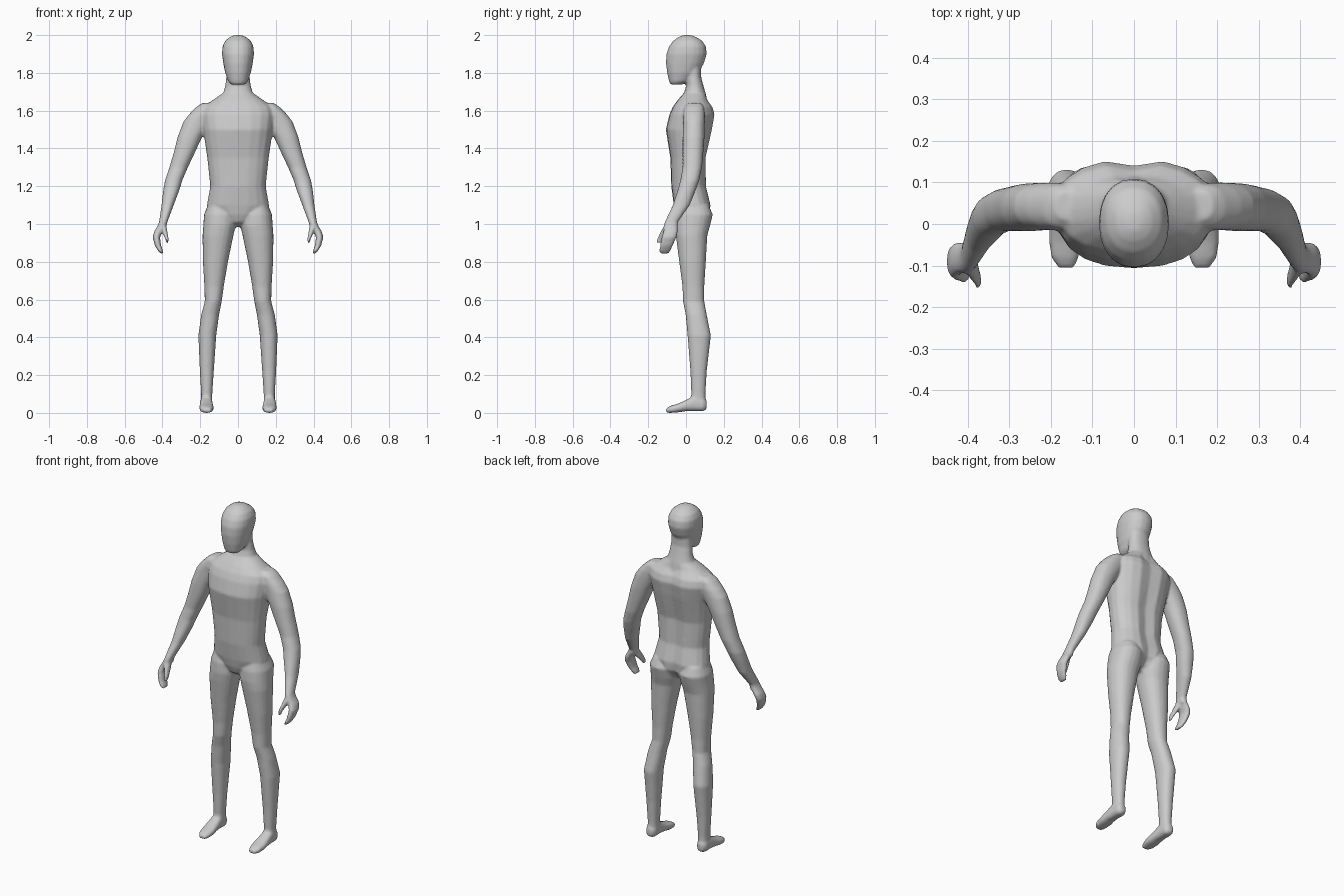
import bpy
import bmesh
import math

cube = bpy.data.objects.get("Cube")
if cube:
    bpy.data.objects.remove(cube, do_unlink=True)

UNIT = 0.01   # all sections below are written in hundredths
SIDES = 20


def section_point(angle, low_a, high_a, low_b, high_b, power):
    """Point on a rounded section that fills the given bounds."""
    def squash(value):
        return math.copysign(abs(value) ** (2 / power), value)
    a = (low_a + high_a) / 2 + (high_a - low_a) / 2 * squash(math.cos(angle))
    b = (low_b + high_b) / 2 + (high_b - low_b) / 2 * squash(math.sin(angle))
    return a, b


def loft(bm, sections, along="z", side=1, power=2.2, groove=0):
    """Skin closed sections (position, x low, x high, depth low, depth high)."""
    rings = []
    for position, *bounds in sections:
        ring = []
        for i in range(SIDES):
            x, other = section_point(math.tau * i / SIDES, *bounds, power)
            if groove and i == SIDES // 4:
                other -= groove
            y, z = (other, position) if along == "z" else (position, other)
            ring.append(bm.verts.new((side * x * UNIT, y * UNIT, z * UNIT)))
        rings.append(ring)
    faces = [bm.faces.new(rings[0]), bm.faces.new(rings[-1])]
    for lower, upper in zip(rings, rings[1:]):
        for i in range(SIDES):
            j = (i + 1) % SIDES
            faces.append(bm.faces.new((lower[i], lower[j], upper[j], upper[i])))
    bmesh.ops.recalc_face_normals(bm, faces=faces)


def centred(sections):
    """Expand (height, half width, front, back) to full section bounds."""
    return [(z, -half, half, front, back) for z, half, front, back in sections]


# Trunk from crotch to the slope of the shoulders
trunk = centred([
    (98.5, 2, 0, 6), (101, 6, -4, 10), (105, 12, -5.5, 13), (110, 16.5, -6.5, 13.5),
    (120, 14.7, -7.8, 11), (135, 16.3, -8.3, 10.8), (150, 18.5, -10.7, 14.3),
    (158, 19.5, -8.8, 15.7), (162, 18.5, -7, 14.5), (165.5, 13.5, -4.5, 11.8),
    (169, 8.5, -1.5, 10.5),
])

# Neck and egg-shaped head with a forward chin
neck = centred([(162, 10, -4, 12), (169, 8, -1.2, 10.5), (173, 6.8, 0, 9.3),
                (178, 6.2, 0, 8), (184, 6, 0, 8)])
head = centred([
    (173.8, 3.6, -8.2, -2), (175.5, 5.2, -9, 2), (180, 6.8, -10, 6.5),
    (185, 7.8, -10.6, 9.5), (190, 8.5, -10.4, 11), (194, 8.2, -9, 10.6),
    (197, 6.8, -6.8, 8.6), (199, 4.3, -4, 5.4), (200, 1.8, -1.5, 2.5),
])

# Arm from shoulder cap to wrist
arm = [
    (164, 13, 19, 1, 8), (162, 12, 22, -1, 9.5), (158, 12, 26, -1.5, 10),
    (154, 14, 29, -1.5, 10), (146, 19, 32, -1.8, 9.8), (138, 22.7, 34, -1.8, 9.2),
    (130, 26.5, 36.3, -1.8, 8.5), (123, 29.5, 38.7, -3, 7), (118, 31, 39.6, -4.4, 5.2),
    (110, 34, 40.5, -7, 2), (101, 37.4, 41.8, -11.3, -4.3), (98, 38, 43, -12, -4.3),
]
palm = [
    (100, 37.6, 42, -11.5, -4.5), (96, 40, 44.4, -12, -4.3), (93, 41.3, 45.2, -13, -5),
    (88.5, 40.7, 44, -13.8, -7), (86, 39.8, 42.5, -14.2, -8), (84.3, 39.3, 41, -13.8, -9),
]
thumb = [(99.5, 38, 41.5, -11.5, -6), (95, 37.2, 39.8, -14, -9),
         (92, 36.7, 38.4, -15.5, -11.5), (89.7, 37, 38.2, -15.5, -13.5)]

# Leg from buttock to ankle, and foot from heel to toe
leg = [
    (110, 4, 16, -4, 12), (105, 1, 18, -5.5, 14.2), (99, 1.2, 18.4, -5.8, 12.7),
    (94, 2.4, 18.8, -5.4, 11.3), (80, 5.3, 18.6, -3.6, 10.5), (67, 7.5, 17.8, -1.9, 9.7),
    (59, 8.6, 17.6, -1.6, 9.7), (52, 10, 19.5, -0.2, 11), (41, 11.5, 21, 0.8, 13.2),
    (22, 12.8, 20.2, 2.3, 11), (10, 13.6, 19.5, 2.8, 10.3), (4, 13.6, 19.6, 2, 10.5),
]
foot = [
    (11, 15, 18.5, 2, 6.5), (9, 13.6, 19.8, 0.8, 8), (4, 13.5, 20, 0.9, 9),
    (0, 13.2, 20.3, 0.9, 6.8), (-4, 12.8, 20.5, 0.3, 5), (-8, 13.3, 20, 0, 3.8),
    (-10.5, 14.3, 18.3, 0, 2.5),
]

bm = bmesh.new()
loft(bm, trunk, power=2.3, groove=1.6)
loft(bm, neck)
loft(bm, head)
for side in (1, -1):
    for limb in (arm, palm, thumb, leg):
        loft(bm, limb, side=side)
    loft(bm, foot, along="y", side=side, power=2.5)

mesh = bpy.data.meshes.new("body")
bm.to_mesh(mesh)
bm.free()
body = bpy.data.objects.new("body", mesh)
bpy.context.collection.objects.link(body)

# Plain grey skin
grey = bpy.data.materials.new("plain grey")
grey.use_nodes = True
grey.diffuse_color = (0.6, 0.6, 0.6, 1)
grey.node_tree.nodes["Principled BSDF"].inputs["Base Color"].default_value = grey.diffuse_color
mesh.materials.append(grey)

# Fuse the parts into one skin and soften the joins
fuse = body.modifiers.new("fuse", "REMESH")
fuse.mode = "VOXEL"
fuse.voxel_size = 0.007
fuse.use_smooth_shade = True
soften = body.modifiers.new("soften", "SMOOTH")
soften.factor = 0.5
soften.iterations = 5
